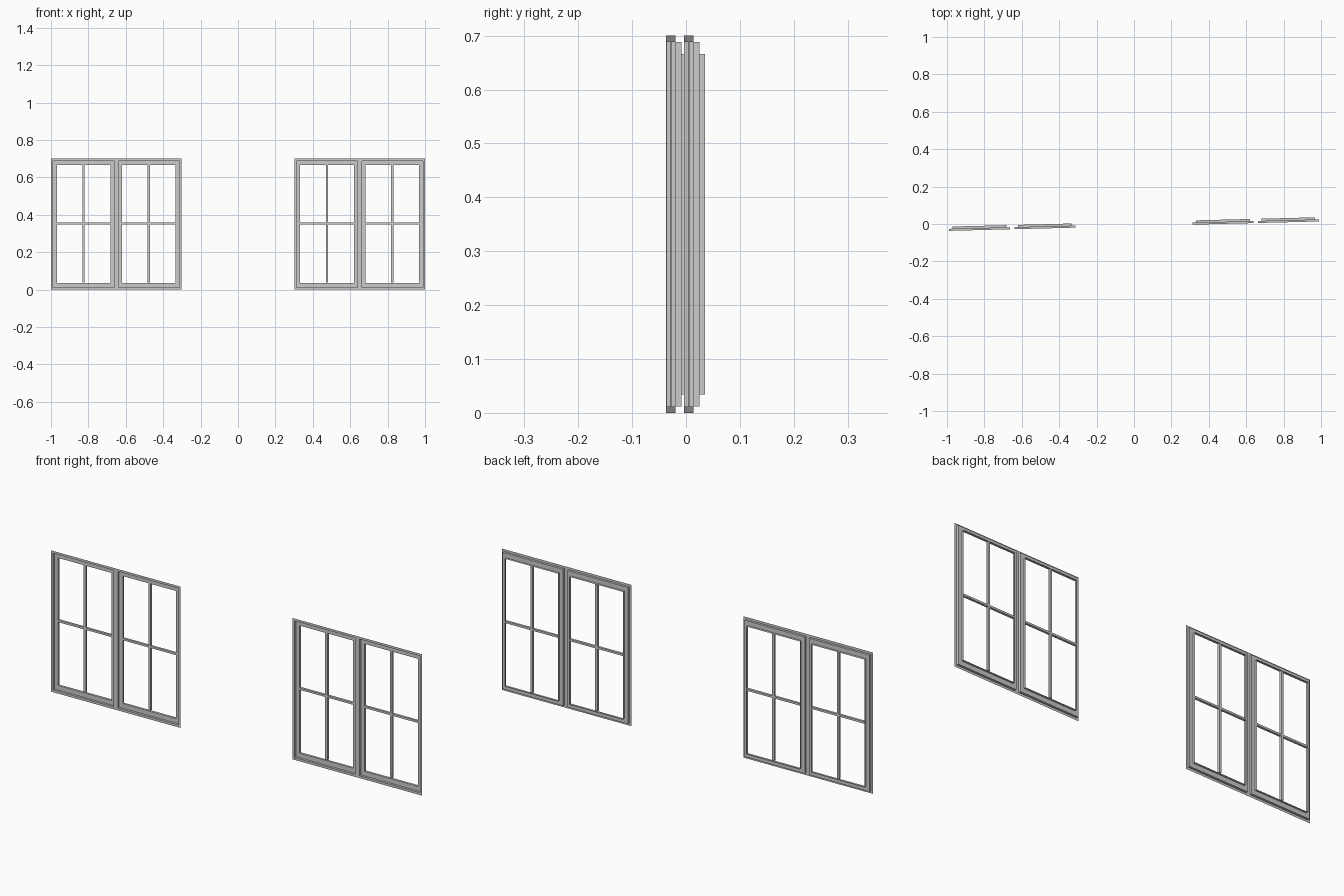
import bpy, bmesh, math
from mathutils import Matrix

if "Cube" in bpy.data.objects:
    bpy.data.objects.remove(bpy.data.objects["Cube"])

H = 0.70            # window height
W = 0.349           # width of one casement (two per window)
D1, D2 = 0.011, 0.0225   # depths of the two recess steps
# whole facade is turned very slightly about z
TURN = Matrix.Translation((0, -0.0115, 0)) @ Matrix.Rotation(math.atan(0.0254), 4, 'Z')

# nested rectangles of the stepped recess: (x margin, z margin, depth)
STEPS = [(0, 0, 0), (0.0115, 0.0115, 0), (0.0115, 0.0115, D1),
         (0.031, 0.034, D1), (0.031, 0.034, D2)]


def finish(name, bm):
    me = bpy.data.meshes.new(name)
    bm.to_mesh(me)
    bm.free()
    ob = bpy.data.objects.new(name, me)
    ob.matrix_world = TURN
    bpy.context.collection.objects.link(ob)


def stepped_casement(bm, cx):
    """Thin flange stepping back twice around one opening."""
    loops = []
    for mx, mz, d in STEPS:
        a, b, lo, hi = cx - W / 2 + mx, cx + W / 2 - mx, mz, H - mz
        loops.append([bm.verts.new(p) for p in
                      ((a, d, lo), (b, d, lo), (b, d, hi), (a, d, hi))])
    for outer, inner in zip(loops, loops[1:]):
        for i in range(4):
            j = (i + 1) % 4
            bm.faces.new((outer[i], outer[j], inner[j], inner[i]))


def bar(bm, centre, size):
    m = Matrix.Translation(centre) @ Matrix.Diagonal((*size, 1))
    bmesh.ops.create_cube(bm, size=1, matrix=m)


for side, sx in (("left", -1), ("right", 1)):
    frame, bars = bmesh.new(), bmesh.new()
    for k in (-0.5, 0.5):
        cx = sx * 0.651 + k * W
        stepped_casement(frame, cx)
        # glazing bars crossing the opening
        yc, dy = (D1 + D2) / 2, D2 - D1
        bar(bars, (cx, yc, H / 2 + 0.002), (0.012, dy, H - 0.068 - 0.004))
        bar(bars, (cx, yc, H / 2 + 0.003), (W - 0.062, dy * 0.98, 0.010))
    bmesh.ops.remove_doubles(frame, verts=frame.verts, dist=1e-4)
    finish(side + "_window_frame", frame)
    finish(side + "_glazing_bars", bars)
